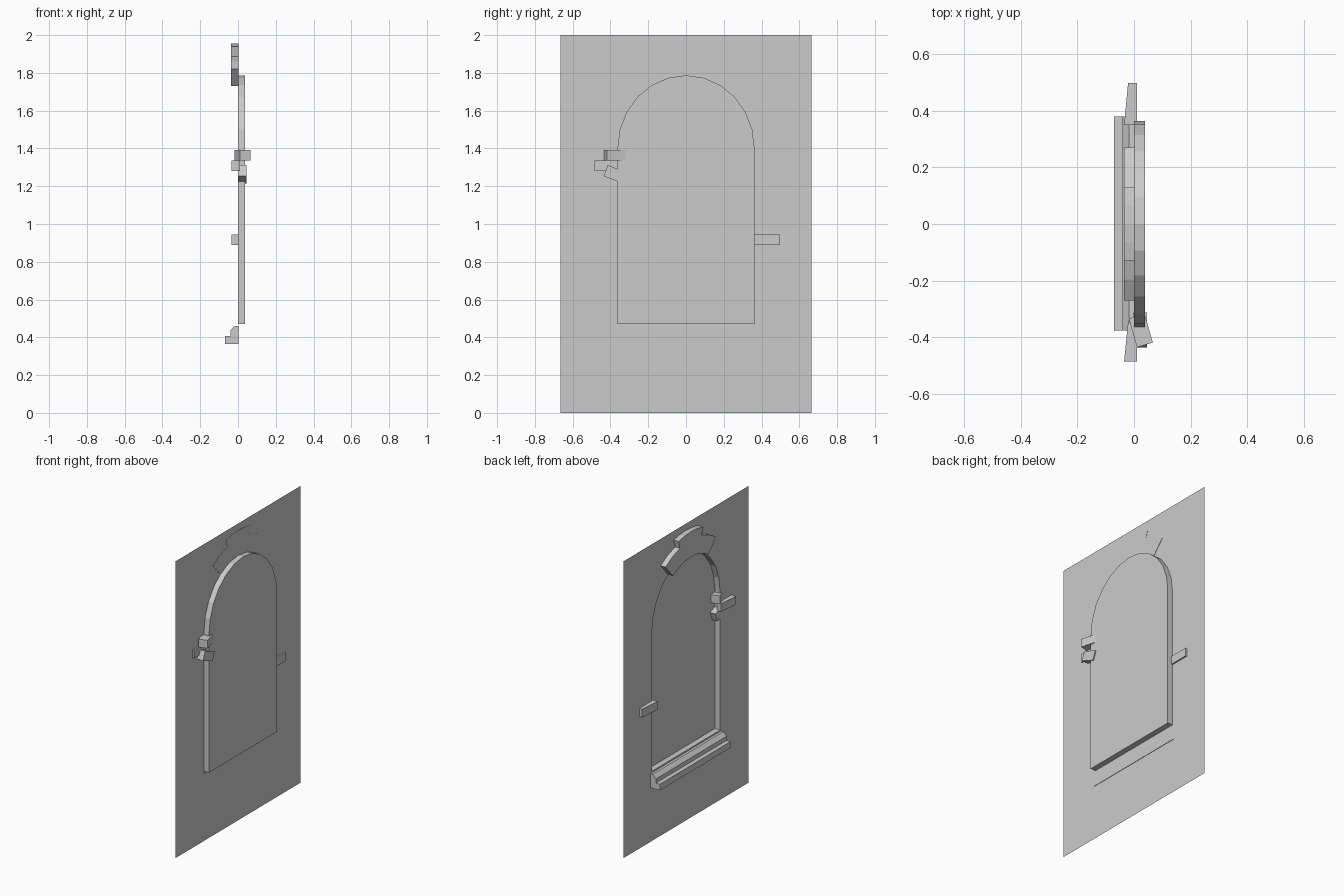
import bpy, bmesh, math
from mathutils import Matrix, Vector

cube = bpy.data.objects.get("Cube")
if cube:
    bpy.data.objects.remove(cube, do_unlink=True)

stone = bpy.data.materials.new("light_grey_stone")
stone.use_nodes = True
GREY = (0.6, 0.6, 0.6, 1)
stone.diffuse_color = GREY
stone.node_tree.nodes["Principled BSDF"].inputs["Base Color"].default_value = GREY


def finish(name, bm):
    mesh = bpy.data.meshes.new(name)
    bm.to_mesh(mesh)
    bm.free()
    mesh.materials.append(stone)
    obj = bpy.data.objects.new(name, mesh)
    bpy.context.collection.objects.link(obj)
    return obj


def prism(name, points, direction):
    """Closed solid made by sweeping a flat outline along a direction."""
    bm = bmesh.new()
    face = bm.faces.new([bm.verts.new(p) for p in points])
    top = bmesh.ops.extrude_face_region(bm, geom=[face], use_keep_orig=True)
    moved = [v for v in top["geom"] if isinstance(v, bmesh.types.BMVert)]
    bmesh.ops.translate(bm, verts=moved, vec=Vector(direction))
    bmesh.ops.recalc_face_normals(bm, faces=bm.faces)
    return finish(name, bm)


def block(name, size, place, axis, degrees):
    bm = bmesh.new()
    bmesh.ops.create_cube(bm, size=1)
    matrix = Matrix.Translation(place) @ Matrix.Rotation(math.radians(degrees), 4, axis)
    bmesh.ops.transform(bm, matrix=matrix @ Matrix.Diagonal((*size, 1)), verts=bm.verts)
    return finish(name, bm)


def arc(ry, rz, centre, start, end, steps):
    """Points (y, z) on an elliptical arc, angles measured from the top."""
    angles = [math.radians(start + (end - start) * i / steps) for i in range(steps + 1)]
    return [(ry * math.sin(a), centre + rz * math.cos(a)) for a in angles]


HALF, TALL, DEPTH = 0.665, 2.0, 0.038
OPEN, BASE, SPRING, RISE = 0.363, 0.47, 1.4, 0.387

# Wall sheet with an arched opening, built as two mirrored halves
edge = arc(OPEN, RISE, SPRING, 0, 90, 6)
half = [(0, 0), (HALF, 0), (HALF, TALL), (0, TALL)] + edge + [(OPEN, BASE), (0, BASE)]
bm = bmesh.new()
for side in (1, -1):
    loop = half if side < 0 else half[::-1]
    bm.faces.new([bm.verts.new((0, side * y, z)) for y, z in loop])
bmesh.ops.remove_doubles(bm, verts=bm.verts, dist=0.0001)
finish("wall", bm)

# Shallow niche: reveal strip plus back panel
outline = arc(OPEN, RISE, SPRING, -90, 90, 12) + [(OPEN, BASE), (-OPEN, BASE)]
bm = bmesh.new()
front = [bm.verts.new((0, y, z)) for y, z in outline]
back = [bm.verts.new((DEPTH, y, z)) for y, z in outline]
bm.faces.new(back)
for i in range(len(outline)):
    j = (i + 1) % len(outline)
    bm.faces.new((front[i], front[j], back[j], back[i]))
bmesh.ops.recalc_face_normals(bm, faces=bm.faces)
finish("window_niche", bm)

# Stepped crown above the arch
crown = (arc(0.36, 0.365, 1.42, -32, 32, 6)
         + arc(0.482, 0.482, 1.42, 34, 14, 2)
         + arc(0.535, 0.535, 1.42, 14, -14, 4)
         + arc(0.482, 0.482, 1.42, -14, -34, 2))
prism("arch_crown", [(-0.036, y, z) for y, z in crown], (0.038, 0, 0))

# Moulded sill
profile = [(-0.07, 0.365), (0.003, 0.365), (0.003, 0.46), (-0.017, 0.46),
           (-0.041, 0.435), (-0.041, 0.407), (-0.07, 0.407)]
prism("window_sill", [(x, -0.375, z) for x, z in profile], (0, 0.754, 0))

# Tapered side stones
for name, y0, y1, z in (("left_side_stone", 0.35, 0.497, 0.89),
                        ("right_side_stone", -0.485, -0.345, 1.28)):
    prism(name, [(0.01, y0, z), (0.01, y1, z), (-0.021, y1, z), (-0.035, y0, z)],
          (0, 0, 0.055))

# Loose stones at the edge of the niche
block("upper_loose_stone", (0.058, 0.105, 0.055), (0.024, -0.376, 1.363), 'Z', 16)
block("lower_loose_stone", (0.046, 0.11, 0.062), (0.022, -0.374, 1.263), 'X', -21)
